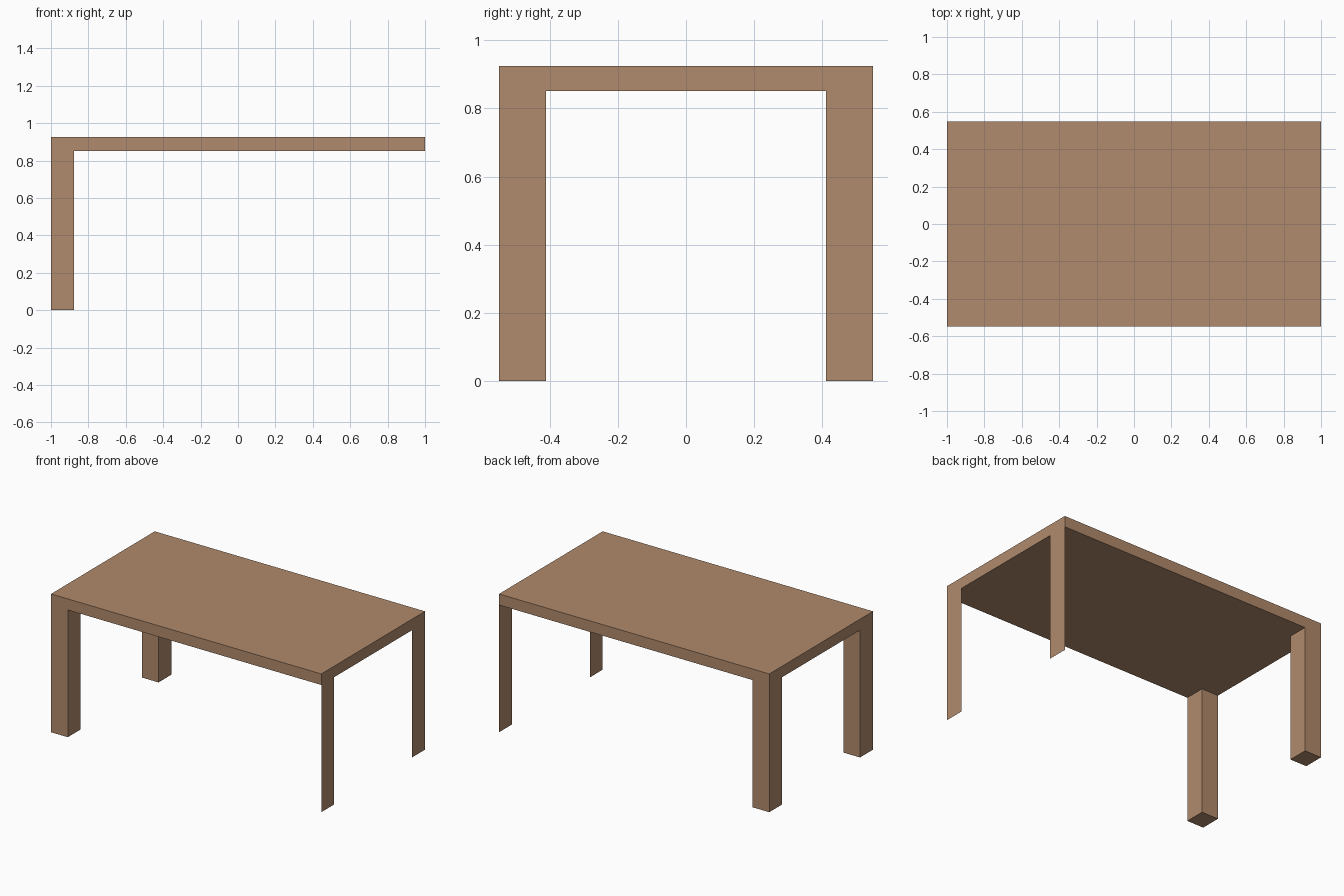
import bpy, bmesh
from mathutils import Vector

if "Cube" in bpy.data.objects:
    bpy.data.objects.remove(bpy.data.objects["Cube"])

HX, HY = 1.0, 0.548          # half length, half depth
Z0, Z1 = 0.851, 0.925        # underside and top of the slab
LX, LY = 0.124, 0.137        # leg section

wood = bpy.data.materials.new("light brown wood")
wood.diffuse_color = (0.434, 0.254, 0.150, 1)
wood.use_nodes = True
wood.node_tree.nodes["Principled BSDF"].inputs["Base Color"].default_value = wood.diffuse_color


def finish(name, bm):
    me = bpy.data.meshes.new(name)
    bm.to_mesh(me)
    bm.free()
    me.materials.append(wood)
    ob = bpy.data.objects.new(name, me)
    bpy.context.collection.objects.link(ob)
    return ob


# Tabletop slab with the two solid left legs extruded from its underside
bm = bmesh.new()
bmesh.ops.create_cube(bm, size=1)
for v in bm.verts:
    v.co = Vector((v.co.x * 2 * HX, v.co.y * 2 * HY, Z1 if v.co.z > 0 else Z0))
for co, no in (((-HX + LX, 0, 0), (1, 0, 0)),
               ((0, HY - LY, 0), (0, 1, 0)),
               ((0, -HY + LY, 0), (0, 1, 0))):
    bmesh.ops.bisect_plane(bm, geom=bm.verts[:] + bm.edges[:] + bm.faces[:],
                           plane_co=co, plane_no=no)
bm.normal_update()
corners = []
for f in bm.faces:
    c = f.calc_center_median()
    if f.normal.z < -0.9 and c.x < -HX + LX and abs(c.y) > HY - LY:
        corners.append(f)
for f in bmesh.ops.extrude_discrete_faces(bm, faces=corners)["faces"]:
    for v in f.verts:
        v.co.z = 0
finish("tabletop_with_left_legs", bm)

# Right legs are thin single sheets flush with the table end
for side, name in ((-1, "front_right_leg_panel"), (1, "back_right_leg_panel")):
    bm = bmesh.new()
    a, b = sorted((side * HY, side * (HY - LY)))
    bm.faces.new([bm.verts.new(p) for p in
                  ((HX, a, 0), (HX, b, 0), (HX, b, Z0), (HX, a, Z0))])
    finish(name, bm)
